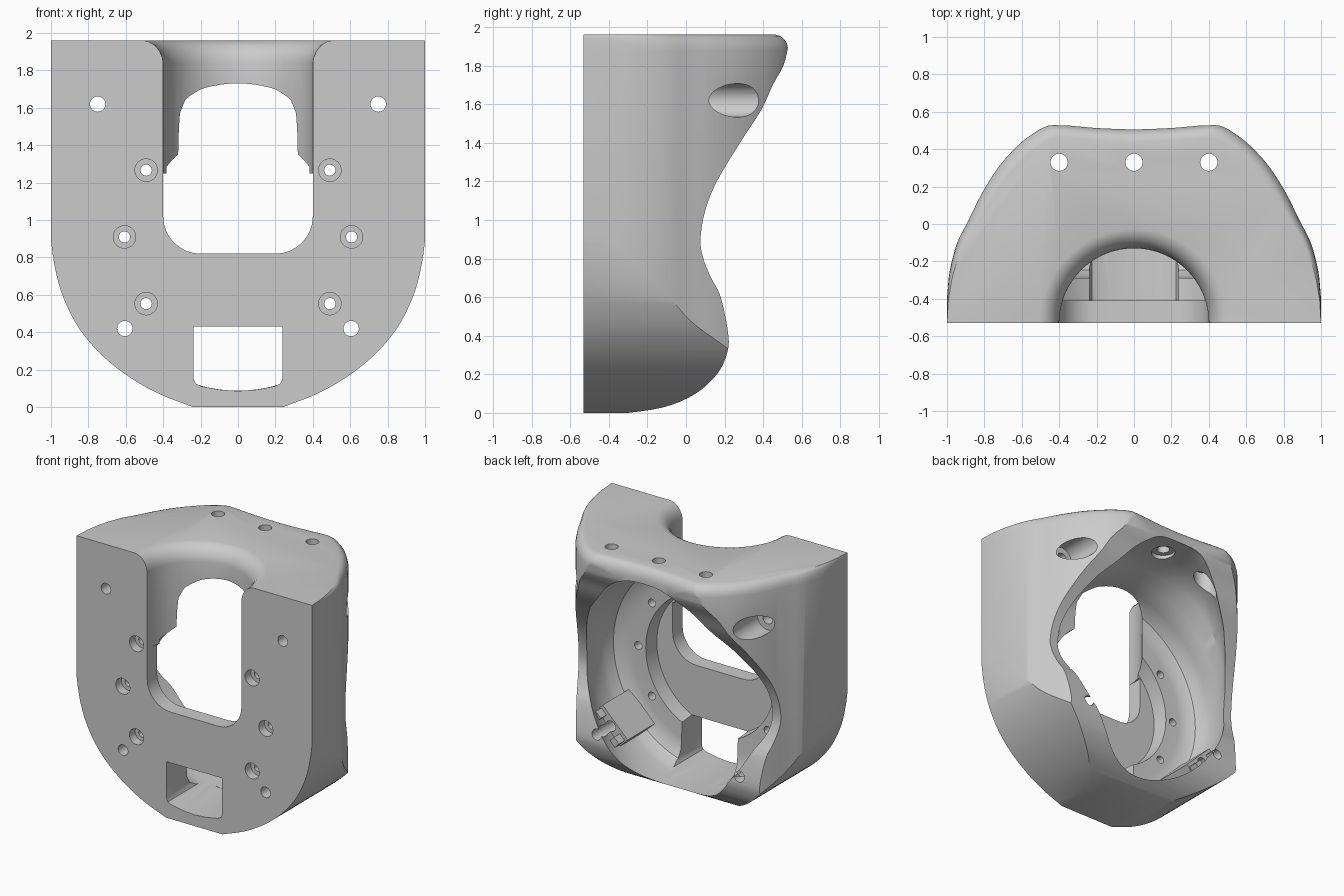
import bpy, bmesh, math
from mathutils import Vector

cube = bpy.data.objects.get("Cube")
if cube:
    bpy.data.objects.remove(cube, do_unlink=True)

grey = bpy.data.materials.new("plain grey")
grey.use_nodes = True
grey.diffuse_color = (0.6, 0.6, 0.6, 1)
grey.node_tree.nodes["Principled BSDF"].inputs["Base Color"].default_value = (0.6, 0.6, 0.6, 1)


def loft(name, rings):
    """Closed solid skinned through rings with equal point counts."""
    bm = bmesh.new()
    loops = [[bm.verts.new(p) for p in ring] for ring in rings]
    n = len(loops[0])
    for a, b in zip(loops, loops[1:]):
        for i in range(n):
            j = (i + 1) % n
            bm.faces.new((a[i], a[j], b[j], b[i]))
    bm.faces.new(loops[0][::-1])
    bm.faces.new(loops[-1])
    bm.normal_update()
    if bm.calc_volume(signed=True) < 0:
        bmesh.ops.reverse_faces(bm, faces=bm.faces[:])
    mesh = bpy.data.meshes.new(name)
    bm.to_mesh(mesh)
    bm.free()
    mesh.materials.append(grey)
    obj = bpy.data.objects.new(name, mesh)
    bpy.context.collection.objects.link(obj)
    return obj


def smooth(points, steps=4):
    """Curve through the points."""
    pts = [Vector(p) for p in points]
    ext = [2 * pts[0] - pts[1]] + pts + [2 * pts[-1] - pts[-2]]
    out = []
    for a, b, c, d in zip(ext, ext[1:], ext[2:], ext[3:]):
        for s in range(steps):
            t = s / steps
            out.append(0.5 * (2 * b + (c - a) * t + (2 * a - 5 * b + 4 * c - d) * t * t
                              + (3 * b - a - 3 * c + d) * t ** 3))
    return [tuple(p) for p in out + [pts[-1]]]


def mirrored(half):
    return half + [(-x, v) for x, v in reversed(half) if x > 1e-4]


def along_y(name, outline, y0, y1):
    return loft(name, [[(x, y, z) for x, z in outline] for y in (y0, y1)])


def circle(x, v, r, n=32):
    return [(x + r * math.cos(math.tau * i / n), v + r * math.sin(math.tau * i / n)) for i in range(n)]


def along_z(name, x, y, layers, n=32):
    return loft(name, [[(a, b, z) for a, b in circle(x, y, r, n)] for r, z in layers])


def volume(mesh):
    bm = bmesh.new()
    bm.from_mesh(mesh)
    result = bm.calc_volume()
    bm.free()
    return result


def cut(target, tools):
    """Subtract all tools at once, taking the first solver that gives a sound solid."""
    group = bpy.data.collections.new("cutters")
    for tool in tools:
        group.objects.link(tool)
        tool.hide_render = True
    mod = target.modifiers.new("cut", 'BOOLEAN')
    mod.operation, mod.operand_type, mod.collection = 'DIFFERENCE', 'COLLECTION', group
    before = volume(target.data)
    for solver in ('MANIFOLD', 'EXACT'):
        mod.solver = solver
        bpy.context.view_layer.update()
        graph = bpy.context.evaluated_depsgraph_get()
        mesh = bpy.data.meshes.new_from_object(target.evaluated_get(graph))
        if 0.05 < volume(mesh) / before < 0.99:
            break
    target.modifiers.clear()
    target.data = mesh
    mesh.materials.clear()
    mesh.materials.append(grey)
    for tool in tools:
        bpy.data.objects.remove(tool, do_unlink=True)
    bpy.data.collections.remove(group)


# Outer shell: plan outline, softened along the top back edge
plan = mirrored([(1, -.53)] + smooth([(1, -.4), (.985, -.25), (.945, -.1), (.885, .02), (.81, .17), (.72, .31),
                                      (.62, .42), (.53, .49), (.46, .525), (.4, .53), (.2, .513), (0, .505)]))


def plan_ring(z, inset):
    ring = []
    for x, y in plan:
        d = inset * max(0, min(1, (y + .5) / .9))
        ring.append((x * (1 - d), y - d, z))
    return ring


housing = loft("housing", [plan_ring(z, d) for z, d in
                           ((-.1, 0), (1.88, 0), (1.915, .008), (1.94, .025), (1.953, .042), (1.96, .065))])

# Rounded lower outline as seen from the front
below = mirrored([(1.2, -.3), (1.2, .95)] + smooth([(1.002, .91), (.985, .78), (.95, .63), (.89, .49), (.82, .38),
                                                    (.72, .27), (.58, .16), (.42, .07), (.24, 0)]))
cutters = [along_y("below_outline", below, -.8, .8)]

# Waisted back edge as seen from the side
behind = smooth([(-.38, -.01), (-.12, .028), (.05, .1), (.16, .2), (.21, .3), (.22, .4), (.18, .6), (.13, .7),
                 (.09, .8), (.075, .9), (.1, 1.05), (.16, 1.2), (.28, 1.4), (.39, 1.57), (.45, 1.7),
                 (.505, 1.8), (.53, 1.9)]) + [(.55, 2.1), (.9, 2.1), (.9, -.2), (-.38, -.2)]
cutters.append(loft("behind_outline", [[(x, y, z) for y, z in behind] for x in (-1.3, 1.3)]))

# Stepped round cavity that opens out towards the back and the ceiling
CENTRE_Z = .91


def cavity_ring(y, width, drop, rise, power, n=96):
    ring = []
    for i in range(n):
        c, s = math.cos(math.tau * i / n), math.sin(math.tau * i / n)
        if s > 0:
            x = math.copysign(abs(c) ** (2 / power), c) * width
            z = s ** (2 / power) * rise
        else:
            x, z = c * width, s * drop
        ring.append((x, y, CENTRE_Z + z))
    return ring


round_part = [(-.41, .535), (-.29, .545), (-.285, .66), (-.278, .73), (-.245, .787), (-.18, .815), (-.12, .822)]
flared_part = [(0, .81, .84, 2.15), (.1, .78, .88, 2.6), (.2, .715, .91, 2.9), (.3, .64, .925, 3),
               (.4, .54, .93, 3), (.5, .45, .935, 3), (.62, .42, .935, 3)]
rings = [cavity_ring(y, r, r, r, 2) for y, r in round_part]
rings += [cavity_ring(y, w, .822, h, p) for y, w, h, p in flared_part]
cutters.append(loft("cavity", rings))

# Front opening and the flared round notch above it
corner = [(.4, 1.25)] + [(.2 + .2 * math.cos(a), 1.02 - .2 * math.sin(a))
                         for a in [math.pi / 2 * i / 8 for i in range(9)]]
cutters.append(along_y("front_opening", mirrored(corner), -.7, -.4))
notch = [(.4, 1.2), (.4, 1.84), (.405, 1.87), (.42, 1.905), (.445, 1.935), (.475, 1.953), (.51, 1.962), (.52, 2.1)]
cutters.append(along_z("top_notch", 0, -.53, notch, 96))

# Lower window
window = mirrored([(.237, .43), (.237, .15), (.225, .125), (.2, .112), (.1, .093), (0, .086)])
cutters.append(along_y("window", window, -.7, -.08))

# Screw holes around the ring, with counterbores in the front
for s in (-1, 1):
    for degrees in (-36, 0, 36):
        a = math.radians(degrees)
        x, z = s * .607 * math.cos(a), CENTRE_Z + .607 * math.sin(a)
        cutters.append(along_y("counterbore", circle(x, z, .06), -.7, -.46))
        cutters.append(along_y("screw_hole", circle(x, z, .03), -.65, -.2))
    # Corner holes, the upper ones recessed from the back
    cutters.append(along_y("lower_hole", circle(s * .605, .42, .041), -.7, .3))
    cutters.append(along_y("upper_hole", circle(s * .75, 1.62, .041), -.7, .2))
    cutters.append(along_y("upper_recess", circle(s * .75, 1.62, .087), .08, .7))

# Three holes through the top, recessed from the cavity
for x in (-.4, 0, .4):
    cutters.append(along_z("top_hole", x, .33, [(.046, 1.6), (.046, 2.1)]))
    cutters.append(along_z("top_recess", x, .33, [(.085, 1.62), (.085, 1.86)]))

cut(housing, cutters)

# Mounting pads with clips in the lower corners of the cavity
diagonal = math.sqrt(.5)


def pad_block(name, side, u0, u1, v0, v1, y0, y1):
    """Box turned 45 degrees; u runs outwards and v runs across."""
    outline = []
    for u, v in ((u0, v0), (u1, v0), (u1, v1), (u0, v1)):
        outline.append((side * (.605 + (u + v) * diagonal), .42 + (v - u) * diagonal))
    return along_y(name, outline, y0, y1)


parts = [housing]
for s, label in ((-1, "right"), (1, "left")):
    pad = pad_block(label + "_pad", s, -.055, .12, -.15, .15, -.35, .05)
    cut(pad, [along_y("pad_hole", circle(s * .605, .42, .041), -.7, .3)])
    parts.append(pad)
    for v in (-.14, .08):
        parts.append(pad_block(label + "_clip", s, -.03, .06, v, v + .06, .0, .12))

bpy.ops.object.select_all(action='DESELECT')
for part in parts:
    part.select_set(True)
bpy.context.view_layer.objects.active = housing
bpy.ops.object.shade_smooth_by_angle(angle=math.radians(30))
